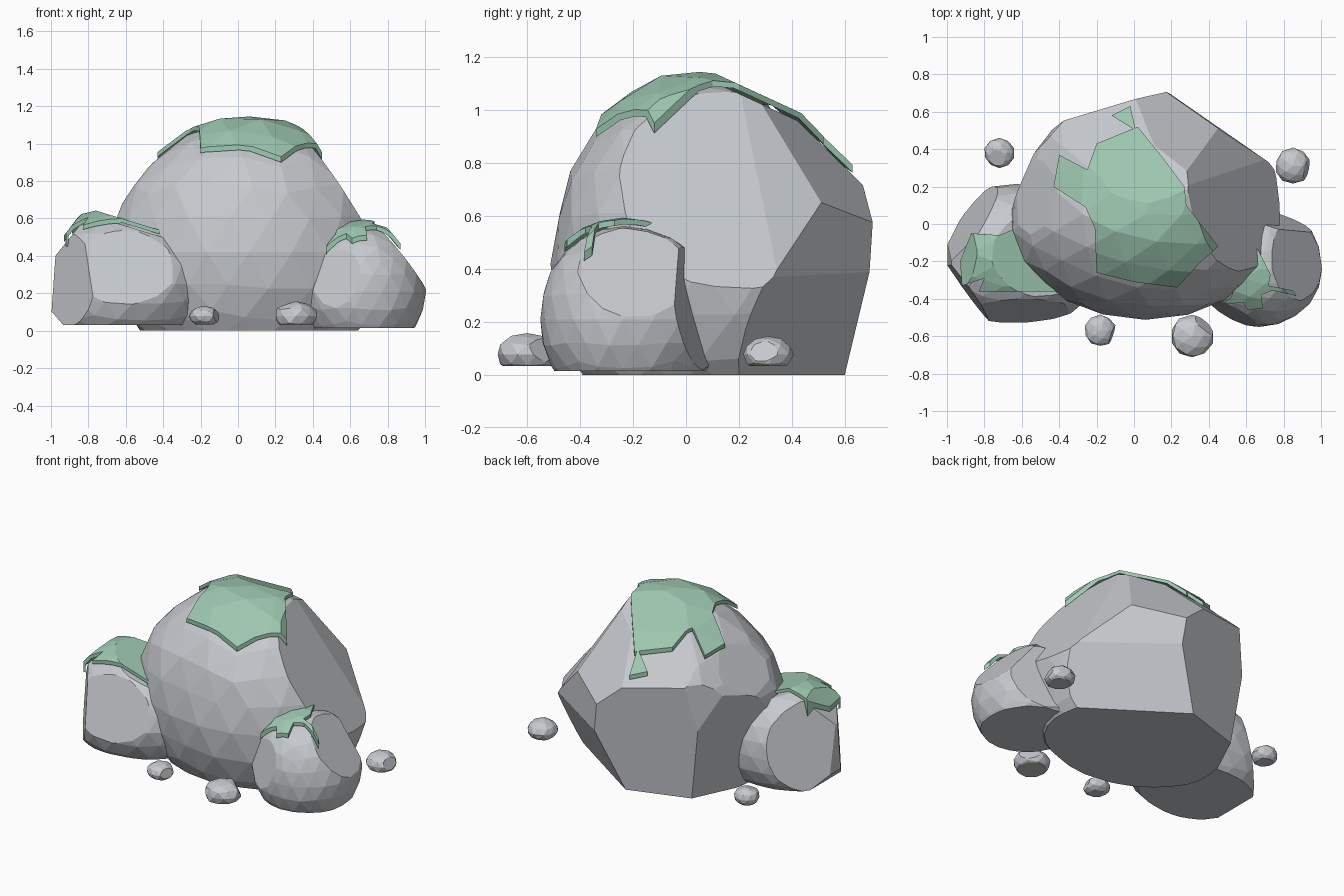
import bpy, bmesh, random
from mathutils import Vector

if "Cube" in bpy.data.objects:
    bpy.data.objects.remove(bpy.data.objects["Cube"])

random.seed(4)


def material(name, rgb):
    m = bpy.data.materials.new(name)
    m.diffuse_color = (*rgb, 1)
    m.use_nodes = True
    m.node_tree.nodes["Principled BSDF"].inputs["Base Color"].default_value = m.diffuse_color
    return m


STONE = material("stone grey", (0.565, 0.585, 0.615))
MOSS = material("moss green", (0.34, 0.575, 0.44))


def add(name, bm, mat):
    bmesh.ops.recalc_face_normals(bm, faces=bm.faces)
    me = bpy.data.meshes.new(name)
    bm.to_mesh(me)
    bm.free()
    me.materials.append(mat)
    ob = bpy.data.objects.new(name, me)
    bpy.context.collection.objects.link(ob)
    return ob


def rock(name, centre, radii, cuts, base, sub=3, rough=0.012, back=1.0):
    """Faceted ellipsoid, stretched at the back, chipped flat by planes (normal, point)."""
    bm = bmesh.new()
    bmesh.ops.create_icosphere(bm, subdivisions=sub, radius=1)
    for v in bm.verts:
        k = 1.01 + random.uniform(-rough, rough)
        p = Vector([c * r * k for c, r in zip(v.co, radii)])
        p.y *= back if p.y > 0 else 1
        v.co = Vector(centre) + p
    for normal, point in cuts + [((0, 0, -1), (0, 0, base))]:
        bmesh.ops.bisect_plane(bm, geom=bm.verts[:] + bm.edges[:] + bm.faces[:], dist=1e-5,
                               plane_co=point, plane_no=Vector(normal).normalized(), clear_outer=True)
        bmesh.ops.holes_fill(bm, edges=[e for e in bm.edges if e.is_boundary], sides=0)
    bmesh.ops.remove_doubles(bm, verts=bm.verts, dist=0.004)
    return add(name, bm, STONE)


def inflated(src, dist):
    bm = bmesh.new()
    bm.from_mesh(src.data)
    bm.normal_update()
    moves = [v.normal * dist * min(v.calc_shell_factor(), 1.5) for v in bm.verts]
    for v, m in zip(bm.verts, moves):
        v.co += m
    bmesh.ops.triangulate(bm, faces=bm.faces)
    return add("helper", bm, MOSS)


def moss(name, src, outline, low):
    """Thin shell over a rock, trimmed to an outline seen from above."""
    ob = inflated(src, 0.032)
    ob.name = name
    inner = inflated(src, 0.011)
    bm = bmesh.new()
    f = bm.faces.new([bm.verts.new((x, y, low)) for x, y in outline])
    up = bmesh.ops.extrude_face_region(bm, geom=[f])["geom"]
    for v in up:
        if isinstance(v, bmesh.types.BMVert):
            v.co.z = 1.5
    prism = add("helper", bm, MOSS)
    for op, cutter in (("INTERSECT", prism), ("DIFFERENCE", inner)):
        mod = ob.modifiers.new("trim", 'BOOLEAN')
        mod.operation, mod.object, mod.solver = op, cutter, 'EXACT'
    dg = bpy.context.evaluated_depsgraph_get()
    me = bpy.data.meshes.new_from_object(ob.evaluated_get(dg))
    ob.modifiers.clear()
    ob.data = me
    for h in (prism, inner):
        bpy.data.objects.remove(h)


# Boulders
main = rock("main_boulder", (0.06, 0.05, 0.42), (0.73, 0.555, 0.69), [
    ((0.83, 0.13, 0.54), (0.462, -0.12, 0.875)),  # right slab
    ((0.78, 0.33, 0.55), (0.45, 0.53, 0.64)),
    ((0.35, 0.73, 0.60), (0.2, 0.69, 0.58)),      # upper back
    ((0, 0.42, 0.91), (0.05, 0.25, 1.04)),
    ((-0.1, 0.68, 0.73), (0, 0.6, 0.78)),
    ((0.57, 0.82, 0.02), (0.2, 0.69, 0.45)),      # lower back
    ((0.56, 0.83, -0.44), (0.03, 0.6, 0)),
    ((-0.3, 0.95, -0.1), (0.03, 0.6, 0)),
    ((-0.9, 0.43, -0.15), (-0.37, 0.48, 0)),
    ((-0.75, 0.66, 0.05), (-0.5, 0.44, 0.4)),
    ((-0.8, 0.1, 0.58), (-0.56, 0, 0.76))], 0, back=1.5)
left = rock("left_boulder", (-0.63, -0.15, 0.25), (0.49, 0.395, 0.37), [
    ((-0.8, -0.58, 0.06), (-0.9, -0.34, 0.25)),
    ((-0.82, 0.55, 0.22), (-0.88, 0.0, 0.27)),
    ((-1, 0, 0.07), (-0.99, -0.2, 0.2)),
    ((-0.75, 0, 0.6), (-0.945, -0.2, 0.44)),
    ((-0.75, 0, -0.65), (-0.96, -0.2, 0.06)),
    ((0.03, -0.94, 0.3), (-0.6, -0.46, 0.35)),
    ((0.29, 0, 0.95), (-0.6, -0.3, 0.56))], 0.03, back=0.92)
right = rock("right_boulder", (0.67, -0.24, 0.21), (0.33, 0.31, 0.35), [
    ((0.78, 0.1, 0.62), (0.865, -0.2, 0.39)),
    ((-0.45, -0.85, 0.2), (0.47, -0.46, 0.22)),
    ((0.3, 0.93, 0.17), (0.86, -0.005, 0.2))], 0.015, back=1.2)

# Pebbles with one chipped face each
for i, (x, y, r, h, n) in enumerate([
        (-0.18, -0.57, 0.083, 0.056, (0.9, -0.3, 0.2)),
        (0.31, -0.60, 0.115, 0.078, (0.6, 0.6, 0.4)),
        (0.85, 0.31, 0.095, 0.068, (0.9, -0.2, 0.3)),
        (-0.72, 0.38, 0.080, 0.062, (-0.1, -0.3, 0.9))]):
    n = Vector(n).normalized()
    c = Vector((x, y, 0.078))
    rock(f"pebble_{i + 1}", c, (r, r, h), [(n, c + Vector((n.x * r, n.y * r, n.z * h)) * 0.8)],
         0.033, 2, 0.04)

# Moss caps
moss("main_moss", main, [
    (0.02, 0.52), (0.15, 0.36), (0.27, 0.2), (0.28, 0.1), (0.45, -0.12), (0.36, -0.2),
    (0.23, -0.34), (0, -0.31), (-0.2, -0.26), (-0.21, -0.02), (-0.26, 0.09), (-0.43, 0.2),
    (-0.4, 0.37), (-0.25, 0.29), (-0.2, 0.43)], 0.7)
moss("main_moss_tongue", main, [(0.01, 0.5), (-0.02, 0.63), (-0.12, 0.58)], 0.7)
moss("left_moss", left, [
    (-0.93, -0.2), (-0.87, -0.05), (-0.72, -0.06), (-0.6, -0.01), (-0.5, -0.2), (-0.42, -0.36),
    (-0.65, -0.36), (-0.83, -0.36), (-0.8, -0.29), (-0.92, -0.33)], 0.45)
moss("right_moss", right, [
    (0.66, -0.13), (0.57, -0.22), (0.52, -0.39), (0.47, -0.43), (0.58, -0.42), (0.61, -0.46),
    (0.69, -0.45), (0.68, -0.38), (0.74, -0.355), (0.87, -0.385), (0.85, -0.355), (0.72, -0.33),
    (0.73, -0.27)], 0.38)
